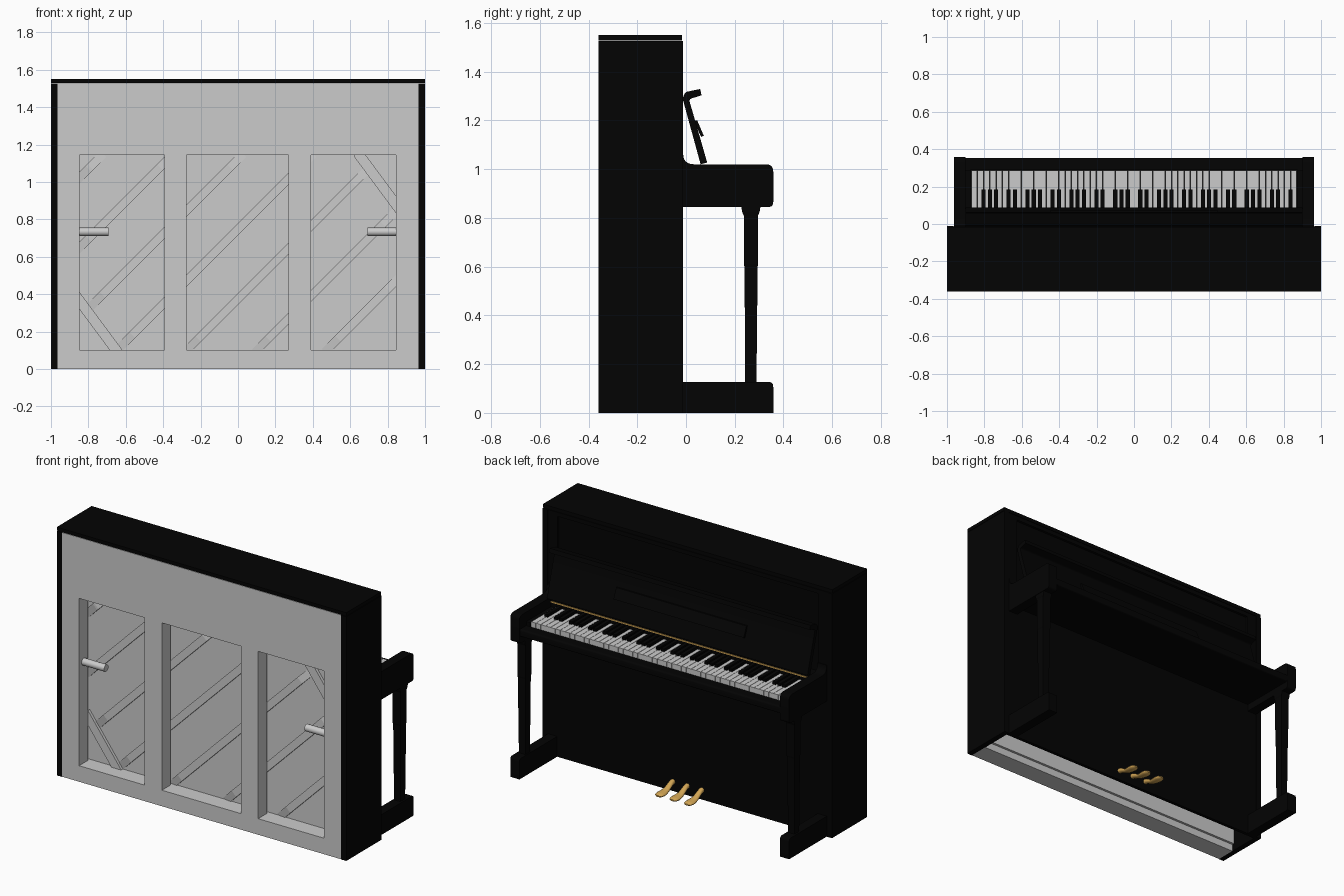
import bpy, bmesh, math
from mathutils import Vector

if "Cube" in bpy.data.objects:
    bpy.data.objects.remove(bpy.data.objects["Cube"])


def material(name, col):
    m = bpy.data.materials.new(name)
    m.diffuse_color = (*col, 1)
    m.use_nodes = True
    m.node_tree.nodes["Principled BSDF"].inputs["Base Color"].default_value = m.diffuse_color
    return m


BLACK = material("black_lacquer", (0.001, 0.001, 0.001))
GOLD = material("brass", (0.65, 0.38, 0.09))


def finish(name, bm, mat=None, smooth=False):
    bmesh.ops.recalc_face_normals(bm, faces=bm.faces[:])
    me = bpy.data.meshes.new(name)
    bm.to_mesh(me)
    bm.free()
    ob = bpy.data.objects.new(name, me)
    bpy.context.collection.objects.link(ob)
    if mat:
        me.materials.append(mat)
    if smooth:
        bpy.ops.object.select_all(action='DESELECT')
        ob.select_set(True)
        bpy.context.view_layer.objects.active = ob
        bpy.ops.object.shade_smooth_by_angle(angle=math.radians(35))
    return ob


def loft(bm, rings):
    """Skin a list of equal-length point rings and cap both ends."""
    vs = [[bm.verts.new(p) for p in r] for r in rings]
    n = len(vs[0])
    for a, b in zip(vs, vs[1:]):
        for i in range(n):
            bm.faces.new((a[i], a[(i + 1) % n], b[(i + 1) % n], b[i]))
    bm.faces.new(vs[0])
    bm.faces.new(vs[-1])


def add_box(bm, x, y, z):
    loft(bm, [[(x[0], y[0], k), (x[1], y[0], k), (x[1], y[1], k), (x[0], y[1], k)] for k in z])


def boxes(name, items, mat=None):
    bm = bmesh.new()
    for it in items:
        add_box(bm, *it)
    return finish(name, bm, mat)


def rounded(pts):
    """Points (a, b, radius): replace each corner by a short curve."""
    out = []
    for i, (a, b, r) in enumerate(pts):
        p = Vector((a, b))
        if r == 0:
            out.append(p)
            continue
        u = (Vector(pts[i - 1][:2]) - p).normalized() * r
        v = (Vector(pts[(i + 1) % len(pts)][:2]) - p).normalized() * r
        for k in range(7):
            t = k / 6
            out.append(p + u * (1 - t) ** 2 + v * t ** 2)
    return out


def profile_x(name, pts, x0, x1, mat):
    """Side profile (y, z, radius) extruded along x."""
    bm = bmesh.new()
    loft(bm, [[(x, p.x, p.y) for p in rounded(pts)] for x in (x0, x1)])
    return finish(name, bm, mat, True)


# Case: sides, lid, front panels
for s, side in ((1, "left"), (-1, "right")):
    boxes(side + "_side", [((s * 0.965, s), (-0.36, -0.012), (0, 1.525))], BLACK)
boxes("lid", [((-1, 1), (-0.36, -0.016), (1.528, 1.55))], BLACK)
boxes("lower_front_panel", [((-0.965, 0.965), (-0.035, -0.014), (0, 0.92))], BLACK)
boxes("upper_front_panel", [((-0.965, 0.965), (-0.05, -0.032), (0.92, 1.525))], BLACK)
boxes("upper_panel_frame", [((-0.965, -0.9), (-0.032, -0.016), (0.92, 1.525)),
                            ((0.9, 0.965), (-0.032, -0.016), (0.92, 1.525)),
                            ((-0.9, 0.9), (-0.032, -0.016), (1.5, 1.525))], BLACK)

# Back frame with three openings, soundboard behind it
posts = [(-0.965, -0.847), (-0.394, -0.275), (0.27, 0.39), (0.846, 0.965)]
boxes("back_frame", [(p, (-0.358, -0.272), (0.1, 1.145)) for p in posts] +
      [((-0.965, 0.965), (-0.358, -0.235), (0, 0.1)),
       ((-0.965, 0.965), (-0.358, -0.235), (1.145, 1.525))])
boxes("soundboard", [((-0.965, 0.965), (-0.252, -0.22), (0.045, 1.4))])


# Diagonal ribs with tapered ends, and corner braces
def bar(name, p, q, w, y0, y1, taper=0.0):
    p, q = Vector(p), Vector(q)
    d = (q - p).normalized()
    n = Vector((-d.y, d.x)) * w / 2
    e = d * taper
    bm = bmesh.new()
    rings = []
    for c, y in ((p, y1 - 0.002 if taper else y0), (p + e, y0), (q - e, y0), (q, y1 - 0.002 if taper else y0)):
        a, b = c + n, c - n
        rings.append([(a.x, y, a.y), (b.x, y, b.y), (b.x, y1, b.y), (a.x, y1, a.y)])
    loft(bm, rings if taper else [rings[0], rings[-1]])
    finish(name, bm)


def rib_start(c):
    return max(-0.87, 0.09 - c, (-0.7475 - c) / 2.35)


for k in range(7):
    c = 1.87 - 0.374 * k
    x0, x1 = rib_start(c), -rib_start(1.24 - c)
    bar(f"rib_{k}", (x0, x0 + c), (x1, x1 + c), 0.045, -0.27, -0.25, 0.1)
for s in (1, -1):
    bar("corner_brace", (-s * 0.87, 0.62 - s * 0.225), (-s * 0.64, 0.62 - s * 0.535), 0.055, -0.27, -0.25)

# Carrying handles in the outer openings
for s in (-1, 1):
    bm = bmesh.new()
    ring = [(0.022 * math.cos(i * math.pi / 10), 0.022 * math.sin(i * math.pi / 10)) for i in range(20)]
    loft(bm, [[(s * x, -0.312 + a, 0.733 + b) for a, b in ring] for x in (0.85, 0.692)])
    finish("handle", bm, None, True)

# Arms, toe blocks and legs
arm = [(-0.02, 0.845, 0), (0.358, 0.845, 0.02), (0.358, 1.02, 0.03), (-0.012, 1.02, 0.045),
       (-0.012, 1.07, 0), (-0.02, 1.07, 0)]
toe = [(-0.02, 0, 0), (0.358, 0, 0), (0.358, 0.127, 0.02), (-0.02, 0.127, 0)]
leg = [(0.12, 0.022, 0.243, 0.289), (0.6, 0.026, 0.24, 0.294), (0.61, 0.028, 0.237, 0.296),
       (0.81, 0.028, 0.237, 0.296), (0.825, 0.03, 0.23, 0.302), (0.85, 0.03, 0.227, 0.306)]
for s in (1, -1):
    profile_x("arm", arm, s * 0.9, s * 0.963, BLACK)
    profile_x("toe_block", toe, s * 0.9, s * 0.963, BLACK)
    bm = bmesh.new()
    loft(bm, [[(s * 0.93 - w, a, z), (s * 0.93 + w, a, z), (s * 0.93 + w, b, z), (s * 0.93 - w, b, z)]
              for z, w, a, b in leg])
    finish("leg", bm, BLACK)

# Key bed, rail, end blocks and the board behind the keys
boxes("key_bed", [((-0.9, 0.9), (-0.014, 0.3), (0.89, 0.925))], BLACK)
profile_x("key_rail", [(0.29, 0.89, 0), (0.354, 0.89, 0.01), (0.354, 0.935, 0.012), (0.29, 0.935, 0)],
          -0.9, 0.9, BLACK)
boxes("key_end_blocks", [((0.873, 0.9), (0.04, 0.29), (0.92, 0.96)),
                         ((-0.9, -0.873), (0.04, 0.29), (0.92, 0.96))], BLACK)
boxes("key_back_board", [((-0.9, 0.9), (-0.032, 0.045), (0.92, 1.008))], BLACK)
boxes("brass_strip", [((-0.9, 0.9), (0.04, 0.05), (0.988, 0.996))], GOLD)

# Opened key cover with top lip and music ledge
profile_x("key_cover", [(0.06, 1.02, 0), (-0.014, 1.29, 0), (-0.004, 1.316, 0.012), (0.058, 1.329, 0),
                        (0.064, 1.303, 0), (0.012, 1.287, 0.012), (0.087, 1.027, 0)], -0.9, 0.9, BLACK)
profile_x("music_ledge", [(0.033, 1.2, 0), (0.046, 1.2, 0), (0.073, 1.137, 0), (0.062, 1.132, 0),
                          (0.045, 1.17, 0)], -0.45, 0.45, BLACK)

# 52 white keys, bass at +x, and 36 black keys
W = 1.742 / 52
whites, blacks = [], []
for i in range(52):
    x = 0.871 - i * W
    whites.append(((x - W + 0.001, x - 0.001), (0.045, 0.285), (0.92, 0.965)))
    if i % 7 in (0, 2, 3, 5, 6) and i < 51:
        blacks.append(((x - W - 0.011, x - W + 0.011), (0.045, 0.184), (0.93, 0.982)))
boxes("white_keys", whites)
boxes("black_keys", blacks, BLACK)

# Pedals: sections of (y, z, half width, half thickness)
sections = [(-0.03, 0.06, 0.016, 0.016), (0.0, 0.058, 0.016, 0.016), (0.025, 0.045, 0.018, 0.015),
            (0.05, 0.032, 0.021, 0.013), (0.08, 0.027, 0.027, 0.012), (0.108, 0.026, 0.03, 0.012),
            (0.128, 0.026, 0.024, 0.01), (0.138, 0.026, 0.012, 0.005)]
for cx in (-0.1, 0, 0.1):
    bm = bmesh.new()
    loft(bm, [[(cx + w * math.cos(i * math.pi / 8), y, z + h * math.sin(i * math.pi / 8))
               for i in range(16)] for y, z, w, h in sections])
    finish("pedal", bm, GOLD, True)
